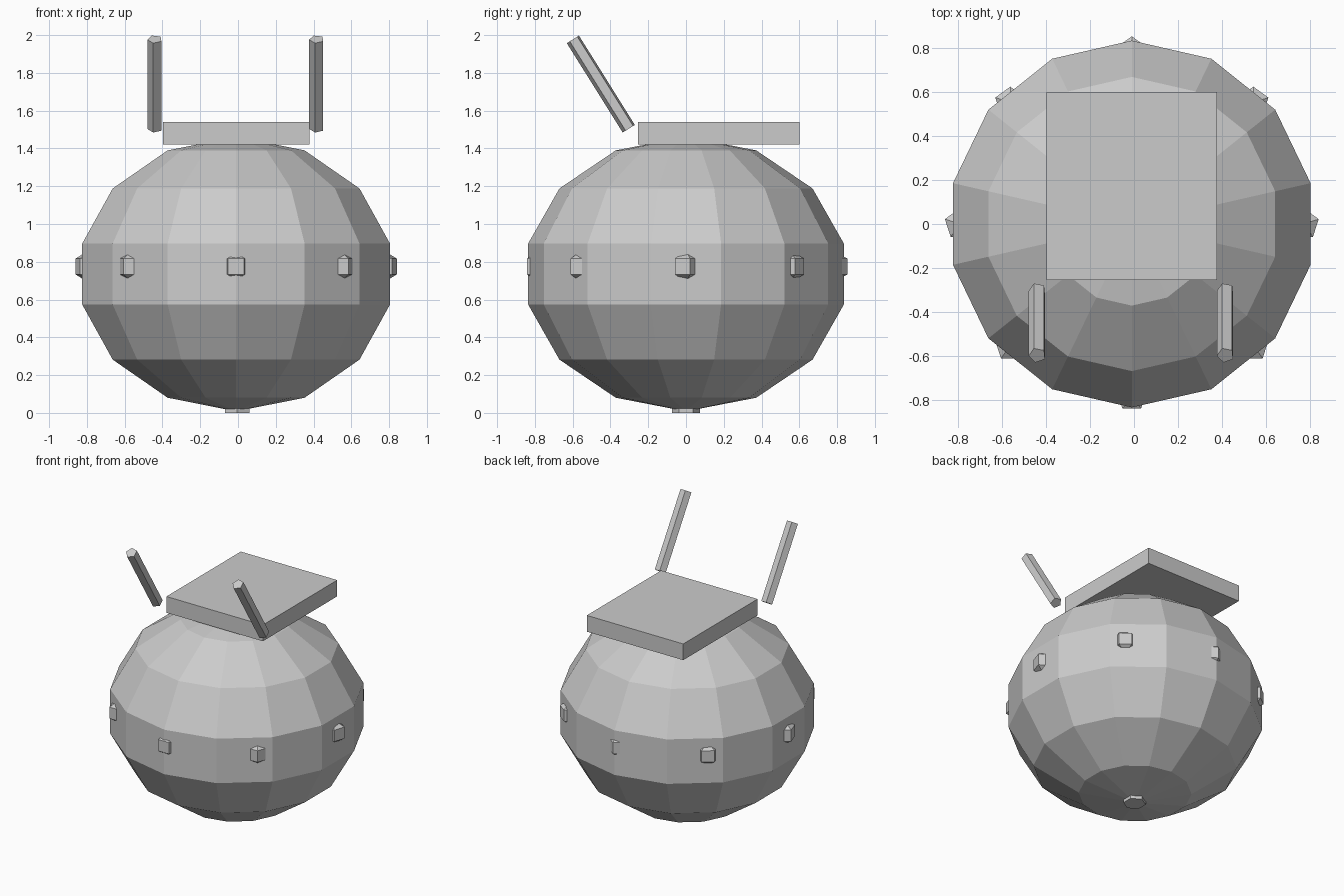
import bpy
import math
from mathutils import Vector

cube = bpy.data.objects.get("Cube")
if cube:
    bpy.data.objects.remove(cube, do_unlink=True)

CX = -0.01          # centre line of the model

grey = bpy.data.materials.new("plain grey")
grey.use_nodes = True
grey.diffuse_color = (0.6, 0.6, 0.6, 1)
grey.node_tree.nodes["Principled BSDF"].inputs["Base Color"].default_value = (0.6, 0.6, 0.6, 1)


def finish(name):
    obj = bpy.context.object
    obj.name = name
    obj.data.materials.append(grey)
    return obj


def ball(name, segments, rings, radius, location, squash=1.0):
    bpy.ops.mesh.primitive_uv_sphere_add(segments=segments, ring_count=rings,
                                         radius=radius, location=location)
    obj = finish(name)
    obj.scale.z = squash
    return obj


# Faceted round body, slightly squashed
ball("body", 14, 7, 0.857, (CX, 0, 0.735), 0.848)

# Ring of studs, all facing the same way
for i in range(8):
    a = i * math.tau / 8
    ball(f"stud_{i + 1}", 5, 3, 0.083,
         (CX + 0.783 * math.cos(a), 0.783 * math.sin(a), 0.775))

# Flat slab on top
bpy.ops.mesh.primitive_cube_add(size=1, location=(CX, 0.173, 1.481))
finish("top_slab").scale = (0.776, 0.855, 0.118)

# Small six-sided foot
bpy.ops.mesh.primitive_cylinder_add(vertices=6, radius=0.075, depth=0.04,
                                    location=(CX + 0.005, 0, 0.02))
finish("foot")

# Pair of five-sided rods leaning to the front
for side, x in (("right", -0.44), ("left", 0.417)):
    low, high = Vector((x, -0.302, 1.505)), Vector((x, -0.598, 1.978))
    lean = high - low
    bpy.ops.mesh.primitive_cylinder_add(vertices=5, radius=0.04, depth=lean.length,
                                        location=(low + high) / 2)
    rod = finish(f"{side}_rod")
    # the mesh turns about its own axis, then the object leans
    rod.rotation_euler = (math.atan2(-lean.y, lean.z), 0, 0)
    for v in rod.data.vertices:
        x0, y0 = v.co.x, v.co.y
        c, s = math.cos(math.radians(23)), math.sin(math.radians(23))
        v.co.x, v.co.y = x0 * c - y0 * s, x0 * s + y0 * c
